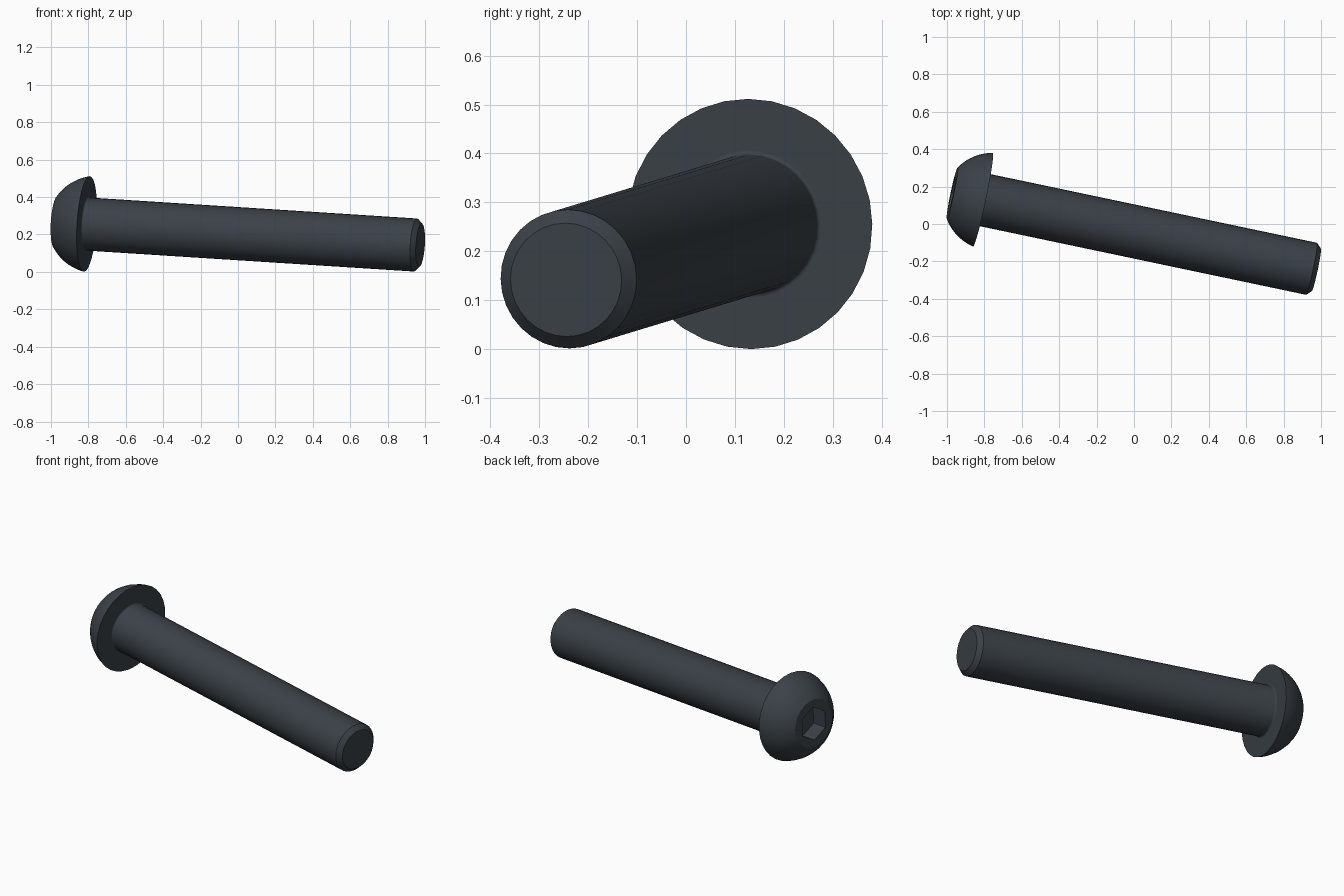
import bpy, bmesh, math
from mathutils import Matrix, Vector

if "Cube" in bpy.data.objects:
    bpy.data.objects.remove(bpy.data.objects["Cube"])

SIDES = 32
TAU = math.tau

# Single dark metal colour
metal = bpy.data.materials.new("dark_slate_metal")
metal.use_nodes = True
COLOUR = (0.043, 0.053, 0.064, 1)
metal.diffuse_color = COLOUR
metal.node_tree.nodes["Principled BSDF"].inputs["Base Color"].default_value = COLOUR

# Tilted frame: local z runs from the underside of the head to the tip
seat = Vector((-0.808, 0.13, 0.256))
tip = Vector((0.975, -0.245, 0.142))
axis = (tip - seat).normalized()
side = Vector((0, 0, 1)).cross(axis).normalized()
up = axis.cross(side)
frame = Matrix.Translation(seat) @ Matrix((side, up, axis)).transposed().to_4x4()
length = (tip - seat).length


def lathe(name, profile, sides=SIDES, phase=0.0):
    """Revolve (radius, height) points around local z and cap both ends."""
    bm = bmesh.new()
    rings = [[bm.verts.new((r * math.cos(phase + TAU * i / sides),
                            r * math.sin(phase + TAU * i / sides), h))
              for i in range(sides)] for r, h in profile]
    for a, b in zip(rings, rings[1:]):
        for i in range(sides):
            j = (i + 1) % sides
            bm.faces.new((a[i], a[j], b[j], b[i]))
    bm.faces.new(rings[0])
    bm.faces.new(rings[-1])
    bmesh.ops.recalc_face_normals(bm, faces=bm.faces)
    mesh = bpy.data.meshes.new(name)
    bm.to_mesh(mesh)
    bm.free()
    mesh.materials.append(metal)
    obj = bpy.data.objects.new(name, mesh)
    bpy.context.collection.objects.link(obj)
    obj.matrix_world = frame
    return obj


def select_only(obj):
    bpy.ops.object.select_all(action='DESELECT')
    obj.select_set(True)
    bpy.context.view_layer.objects.active = obj


# Domed head: spherical cap with a flat front
HEAD_R, FLAT_R, HEAD_H = 0.256, 0.14, 0.168
drop = (HEAD_R**2 - FLAT_R**2 - HEAD_H**2) / (2 * HEAD_H)
ball = math.hypot(HEAD_R, drop)
start, end = math.atan2(drop, HEAD_R), math.acos(FLAT_R / ball)
STEPS = 10
dome = []
for k in range(STEPS + 1):
    t = start + (end - start) * k / STEPS
    dome.append((ball * math.cos(t), drop - ball * math.sin(t)))
head = lathe("head", dome)

# Hexagonal drive socket cut into the front of the head
cutter = lathe("socket_cutter", [(0.098, -HEAD_H - 0.05), (0.098, -HEAD_H + 0.095)],
               6, math.pi / 2)
cutter.hide_render = True
cut = head.modifiers.new("socket", 'BOOLEAN')
cut.operation = 'DIFFERENCE'
cut.solver = 'EXACT'
cut.object = cutter
select_only(head)
bpy.ops.object.modifier_apply(modifier=cut.name)
bpy.data.objects.remove(cutter)

# Shaft with a tiny fillet at the head and a chamfered tip
SHAFT_R, FILLET, CHAMFER = 0.142, 0.008, 0.026
root = [(SHAFT_R + FILLET * (1 - math.sin(a)), FILLET * (1 - math.cos(a)))
        for a in (math.pi / 2 * k / 4 for k in range(5))]
shaft = lathe("shaft", root + [(SHAFT_R, length - CHAMFER),
                               (SHAFT_R - CHAMFER, length)])

for part in (head, shaft):
    select_only(part)
    bpy.ops.object.shade_smooth_by_angle(angle=math.radians(28))
